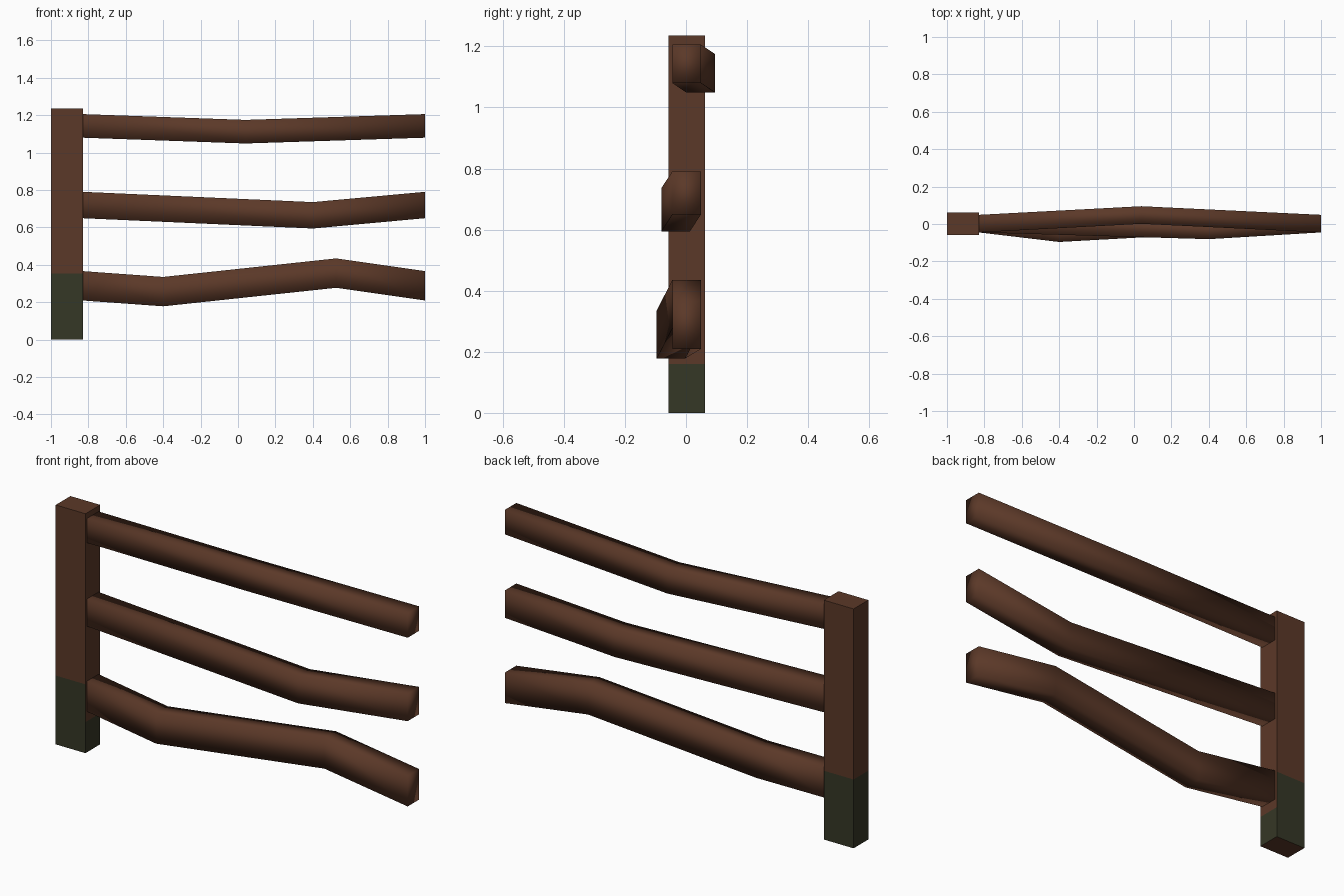
import bpy, bmesh
from mathutils import Vector

if "Cube" in bpy.data.objects:
    bpy.data.objects.remove(bpy.data.objects["Cube"])


def material(name, rgb):
    m = bpy.data.materials.new(name)
    m.diffuse_color = (*rgb, 1)
    m.use_nodes = True
    m.node_tree.nodes["Principled BSDF"].inputs["Base Color"].default_value = m.diffuse_color
    return m


BROWN = material("brown wood", (0.105, 0.040, 0.021))
MOSS = material("dark moss", (0.036, 0.038, 0.019))


def finish(bm, name, mats, smooth):
    bmesh.ops.recalc_face_normals(bm, faces=bm.faces)
    for f in bm.faces:
        f.smooth = smooth
    me = bpy.data.meshes.new(name)
    bm.to_mesh(me)
    bm.free()
    for m in mats:
        me.materials.append(m)
    ob = bpy.data.objects.new(name, me)
    bpy.context.collection.objects.link(ob)
    return ob


# Post: box cut at the moss heights; moss sits lower on the rail side
bm = bmesh.new()
bmesh.ops.create_cube(bm, size=1)
for v in bm.verts:
    v.co = Vector((-0.915 + v.co.x * 0.17, 0.002 + v.co.y * 0.12, (v.co.z + 0.5) * 1.235))
for z in (0.16, 0.355):
    bmesh.ops.bisect_plane(bm, geom=bm.verts[:] + bm.edges[:] + bm.faces[:],
                           plane_co=(0, 0, z), plane_no=(0, 0, 1))
bm.normal_update()
for f in bm.faces:
    limit = 0.16 if f.normal.x > 0.5 else 0.355
    f.material_index = int(abs(f.normal.z) < 0.5 and f.calc_center_median().z < limit)
finish(bm, "post", [BROWN, MOSS], False)


# Rail: rectangular section swept through bend points (x, y centre, z centre)
def rail(name, points, height, width=0.094):
    bm = bmesh.new()
    prev = None
    for x, y, z in points:
        ring = [bm.verts.new((x, y + a * width / 2, z + b * height / 2))
                for a, b in ((-1, -1), (1, -1), (1, 1), (-1, 1))]
        if prev:
            for i in range(4):
                j = (i + 1) % 4
                bm.faces.new((prev[i], prev[j], ring[j], ring[i]))
        else:
            bm.faces.new(ring[::-1])
        prev = ring
    bm.faces.new(prev)
    finish(bm, name, [BROWN], True)


rail("top_rail", [(-0.83, 0.002, 1.143), (0.04, 0.048, 1.112), (1, 0.002, 1.143)], 0.126)
rail("middle_rail", [(-0.83, 0.002, 0.72), (0.40, -0.034, 0.665), (1, 0.002, 0.72)], 0.141)
rail("bottom_rail", [(-0.83, 0.002, 0.288), (-0.40, -0.049, 0.257),
                     (0.525, 0.002, 0.356), (1, 0.002, 0.288)], 0.157)
